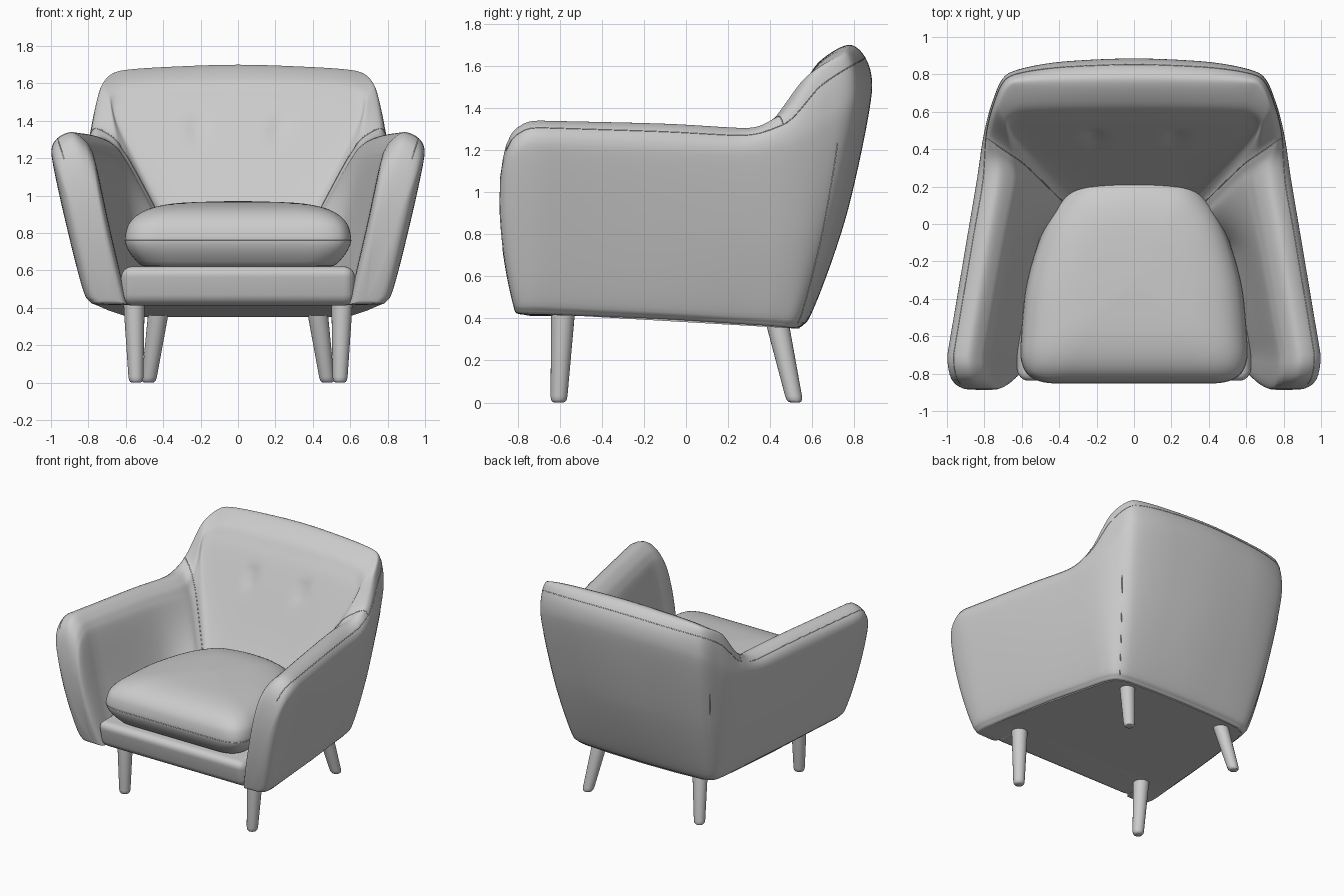
import bpy, bmesh, math
from mathutils import Vector as V

if "Cube" in bpy.data.objects:
    bpy.data.objects.remove(bpy.data.objects["Cube"])


def spline(pts, n, closed=False):
    """Smooth curve through points without overshoot."""
    N = len(pts)
    segs = N if closed else N - 1
    d = [pts[(i + 1) % N] - pts[i] for i in range(segs)]

    def tangent(i):
        if not closed and i in (0, N - 1):
            return d[0] if i == 0 else d[-1]
        a, b = d[(i - 1) % segs], d[i % segs]
        return V([2 * p * q / (p + q) if p * q > 0 else 0 for p, q in zip(a, b)])

    out = []
    for i in range(segs):
        p, q, m0, m1 = pts[i], pts[(i + 1) % N], tangent(i), tangent((i + 1) % N)
        for k in range(n):
            t = k / n
            out.append(p * (2*t**3 - 3*t*t + 1) + m0 * (t**3 - 2*t*t + t)
                       + q * (3*t*t - 2*t**3) + m1 * (t**3 - t*t))
    return out if closed else out + [pts[-1].copy()]


def finish(name, bm, angle=40):
    bmesh.ops.recalc_face_normals(bm, faces=bm.faces)
    me = bpy.data.meshes.new(name)
    bm.to_mesh(me)
    bm.free()
    ob = bpy.data.objects.new(name, me)
    bpy.context.collection.objects.link(ob)
    bpy.ops.object.select_all(action='DESELECT')
    ob.select_set(True)
    bpy.context.view_layer.objects.active = ob
    bpy.ops.object.shade_smooth_by_angle(angle=math.radians(angle))
    return ob


def loft(name, rings, angle=40):
    bm = bmesh.new()
    rows = [[bm.verts.new(p) for p in r] for r in rings]
    n = len(rows[0])
    for a, b in zip(rows, rows[1:]):
        for j in range(n):
            bm.faces.new((a[j], a[(j + 1) % n], b[(j + 1) % n], b[j]))
    bm.faces.new(rows[0])
    bm.faces.new(rows[-1])
    return finish(name, bm, angle)


def seam(name, pts, closed=False):
    cu = bpy.data.curves.new(name, 'CURVE')
    cu.dimensions = '3D'
    cu.bevel_depth = 0.0025
    cu.bevel_resolution = 1
    s = cu.splines.new('POLY')
    s.points.add(len(pts) - 1)
    for p, q in zip(s.points, pts):
        p.co = (*q, 1)
    s.use_cyclic_u = closed
    bpy.context.collection.objects.link(bpy.data.objects.new(name, cu))


# Shell stations from arm front to back centre:
# outer bottom, outer shoulder, crest, inner shoulder, inner bottom
STATIONS = [
    [(.80, -.70, .42), (.998, -.70, 1.23), (.89, -.70, 1.34), (.78, -.70, 1.24), (.59, -.70, .415)],
    [(.72, -.10, .39), (.897, -.10, 1.20), (.79, -.10, 1.325), (.67, -.10, 1.22), (.42, -.10, .44)],
    [(.66, .25, .37), (.838, .25, 1.19), (.73, .28, 1.305), (.60, .24, 1.19), (.20, -.10, .45)],
    [(.63, .42, .36), (.805, .47, 1.23), (.76, .44, 1.36), (.60, .33, 1.22), (.18, -.07, .45)],
    [(.60, .50, .353), (.755, .66, 1.35), (.73, .62, 1.58), (.66, .50, 1.43), (.17, -.06, .45)],
    [(.52, .54, .35), (.68, .80, 1.45), (.64, .755, 1.665), (.58, .55, 1.50), (.15, -.05, .45)],
    [(.28, .555, .35), (.36, .87, 1.49), (.34, .77, 1.69), (.30, .56, 1.52), (.10, -.04, .45)],
    [(0, .56, .35), (0, .885, 1.50), (0, .775, 1.70), (0, .56, 1.52), (0, -.04, .45)],
]
SUB = 10


def between(a, c, f, h):
    d = c - a
    return a + V((d.x * f, d.y * f, d.z * h))


def section(i, st):
    ob, osh, c, ish, ib = map(V, st)
    om, im = ob.lerp(osh, .5), ish.lerp(ib, .5)
    out = V((om.x - im.x, om.y - im.y, 0)).normalized()
    om += out * (.015 + .035 * i / 7)
    return spline([ib, ob + (ib - ob).normalized() * .035, ob + (om - ob).normalized() * .03,
                   om, osh, between(osh, c, .3, .7), c, between(ish, c, .4, .62), ish, im],
                  SUB, True)


half = [section(i, s) for i, s in enumerate(STATIONS)]
mirror = [[V((-p.x, p.y, p.z)) for p in r] for r in half[-2::-1]]
columns = [spline(list(col), SUB) for col in zip(*(half + mirror))]
rows = [list(r) for r in zip(*columns)]


# Rounded arm fronts
def cap(ring, side):
    out = []
    for d, s in ((.04, .996), (.07, .985), (.105, .96), (.13, .93), (.155, .87),
                 (.17, .8), (.183, .7), (.188, .55), (.19, .3), (.19, .03)):
        r = []
        for p in ring:
            z = .45 + s * (p.z - .45)
            cx, cx0 = .56 + .28 * z, .56 + .28 * p.z
            k = 1 - .42 * (max(0, 1 - z) / .58) ** 2
            r.append(V((side * (cx + s * (abs(p.x) - cx0)), p.y - d * k, z)))
        out.append(r)
    return out


right, left = cap(rows[0], 1), cap(rows[-1], -1)

# Two tufted dimples pressed into the back
inner = [p for r in rows for p in r[7 * SUB:] if p.y > .25]
for x in (-.23, .23):
    b = min(inner, key=lambda p: (p.x - x) ** 2 + (p.z - 1.38) ** 2).copy()
    for p in inner:
        p.y += .025 * math.exp(-((p - b).length / .05) ** 2)
loft("arms_and_back", right[::-1] + rows + left)

# Seams: outer top edge, arm to back joint, rear corners
j = 5 * SUB
seam("shell_seam", [r[j] for r in right[4::-1] + rows + left[:5]])
for k, s in ((1, "right"), (-1, "left")):
    a, b = (3 * SUB, 45) if k == 1 else (-1 - 3 * SUB, -46)
    seam("arm_joint_seam_" + s, rows[a][5 * SUB:])
    seam("rear_corner_seam_" + s, rows[b][2 * SUB:37])

# Underside slab
plan = [V((.77, -.79, 0))] + [V(s[0]) for s in STATIONS]
plan += [V((-p.x, p.y, 0)) for p in plan[-2::-1]]
loft("underside", [[V((p.x * .965, p.y * .965, .382 - .056 * p.y + h)) for p in plan]
                   for h in (0, .12)])

# Seat base with rounded front rail
bm = bmesh.new()
bmesh.ops.create_cube(bm, size=1)
for v in bm.verts:
    lean = .05 if v.co.z < 0 and v.co.y < 0 else 0
    v.co = V((v.co.x * 1.25, -.275 + v.co.y * 1.15 + lean, .517 + v.co.z * .21))
bmesh.ops.bevel(bm, geom=bm.edges[:], offset=.06, segments=6, profile=.5, affect='EDGES')
finish("seat_base", bm)

# Seat cushion
side = [V(p) for p in ((0, -.85, 0), (.42, -.85, 0), (.56, -.81, 0), (.605, -.69, 0),
                       (.585, -.40, 0), (.51, -.10, 0), (.41, .10, 0), (.26, .235, 0), (0, .275, 0))]
outline = spline(side + [V((-p.x, p.y, 0)) for p in side[-2:0:-1]], 6, True)
mid = V((0, -.3, 0))
profile = spline([V(p) for p in ((.02, .62, 0), (.80, .62, 0), (.92, .665, 0), (1, .76, 0),
                                 (.98, .83, 0), (.90, .893, 0), (.75, .937, 0), (.5, .962, 0),
                                 (.02, .972, 0))], 4)
cushion = [[mid + (p - mid) * s.x + V((0, 0, s.y)) for p in outline] for s in profile]
loft("seat_cushion", cushion)
seam("cushion_seam", cushion[12], True)


# Tapered splayed legs
def leg(name, foot, top, r0, r1):
    foot, top = V(foot), V(top)
    rings = []
    for t, k in ((0, .55), (.008, .8), (.03, .97), (.07, 1.02), (1, 1)):
        c, r = foot.lerp(top, t), (r0 + (r1 - r0) * t) * k
        rings.append([c + V((r * math.cos(a * math.tau / 24), r * math.sin(a * math.tau / 24), 0))
                      for a in range(24)])
    loft(name, rings)


for sx, s in ((1, "right"), (-1, "left")):
    leg("front_leg_" + s, (.545 * sx, -.605, 0), (.557 * sx, -.583, .46), .038, .058)
    leg("back_leg_" + s, (.478 * sx, .518, 0), (.415 * sx, .418, .45), .038, .058)
